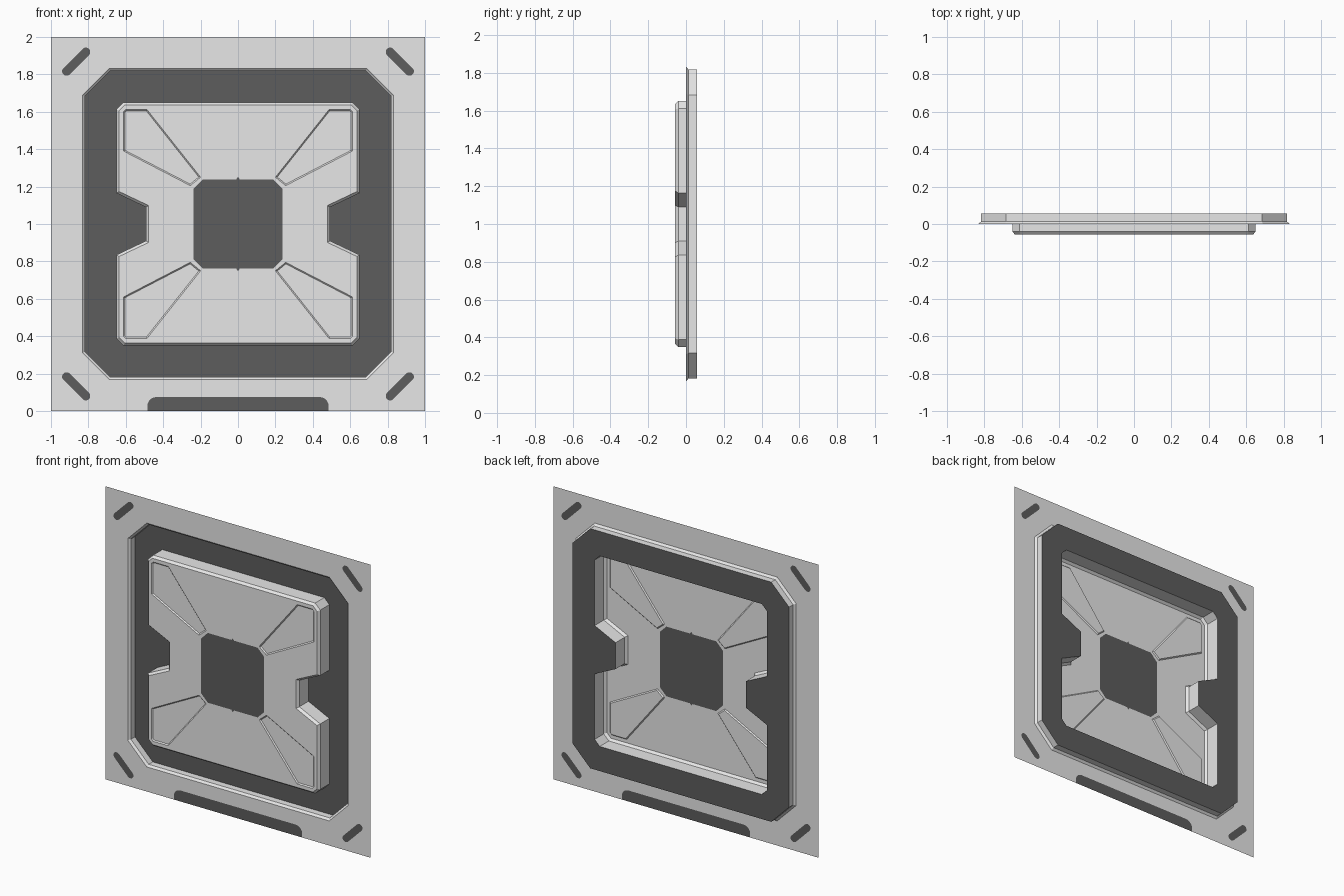
import bpy, bmesh, math
from mathutils import Vector

if "Cube" in bpy.data.objects:
    bpy.data.objects.remove(bpy.data.objects["Cube"])


def material(name, v):
    m = bpy.data.materials.new(name)
    m.diffuse_color = (v, v, v, 1)
    m.use_nodes = True
    m.node_tree.nodes["Principled BSDF"].inputs["Base Color"].default_value = m.diffuse_color
    return m


LIGHT = material("light grey", 0.8)
DARK = material("dark grey", 0.11)
FRONT, BACK = -0.057, 0.057


def build(name, mat, fills=(), bands=()):
    """fills: (y, loops with holes); bands: (loop a, ya, loop b, yb, faces inward)."""
    bm = bmesh.new()
    for y, loops in fills:
        edges = []
        for lp in loops:
            vs = [bm.verts.new((x, y, z)) for x, z in lp]
            edges += [bm.edges.new((vs[i - 1], vs[i])) for i in range(len(vs))]
        bmesh.ops.triangle_fill(bm, edges=edges, use_beauty=True, normal=(0, -1, 0))
        for f in bm.faces:
            f.normal_update()
            if f.normal.y > 0:
                f.normal_flip()
    for a, ya, b, yb, inward in bands:
        va = [bm.verts.new((x, ya, z)) for x, z in a]
        vb = [bm.verts.new((x, yb, z)) for x, z in b]
        for i in range(len(a)):
            q = (va[i - 1], vb[i - 1], vb[i], va[i])
            bm.faces.new(q[::-1] if inward else q)
    bmesh.ops.remove_doubles(bm, verts=bm.verts, dist=1e-5)
    me = bpy.data.meshes.new(name)
    bm.to_mesh(me)
    bm.free()
    me.materials.append(mat)
    ob = bpy.data.objects.new(name, me)
    bpy.context.collection.objects.link(ob)
    return ob


def inset(loop, d):
    """Mitred inward offset of a counter-clockwise loop."""
    out, n = [], len(loop)
    for i in range(n):
        p, c, q = (Vector(loop[j % n]) for j in (i - 1, i, i + 1))
        e1, e2 = (c - p).normalized(), (q - c).normalized()
        n1, n2 = Vector((-e1.y, e1.x)), Vector((-e2.y, e2.x))
        out.append(tuple(c + (n1 + n2) * d / (1 + n1.dot(n2))))
    return out


def octagon(r, c):
    """Square of half size r with corners cut by c, centred on z = 1."""
    k = r - c
    return [(x, 1 + z) for x, z in ((-k, -r), (k, -r), (r, -k), (r, k),
                                    (k, r), (-k, r), (-r, k), (-r, -k))]


def mirrored(loop, sx, sz):
    """Mirror about the panel centre, keeping the winding."""
    out = [(sx * x, 1 + sz * z) for x, z in loop]
    return out if sx * sz > 0 else out[::-1]


QUADS = [(1, 1), (-1, 1), (-1, -1), (1, -1)]

# Corner slots: capsules lying across each diagonal
slot = []
for k in range(14):
    end = 0 if k < 7 else 1
    a = -math.pi / 2 + math.pi * (k - end) / 6
    u = 0.024 * math.cos(a) + (-0.073 if end else 0.073)
    v = 0.024 * math.sin(a)
    slot.append((0.865 + (u + v) * 0.7071, 0.868 + (v - u) * 0.7071))
slots = [mirrored(slot, sx, sz) for sx, sz in QUADS]
for lp in slots:
    build("corner_slot", DARK, [(0, [lp])])

# Base strip with rounded upper corners
arc = [(0.435 + 0.05 * math.cos(t * math.pi / 10), 0.025 + 0.05 * math.sin(t * math.pi / 10))
       for t in range(6)]
strip = [(-0.485, 0), (0.485, 0)] + arc + [(-x, z) for x, z in reversed(arc)]
build("base_strip", DARK, [(0, [strip])])

# Outer sheet with an octagonal opening
rim = octagon(0.832, 0.143)
sheet = [(-1, 0)] + [strip[0]] + strip[:1:-1] + [strip[1], (1, 0), (1, 2), (-1, 2)]
build("outer_sheet", LIGHT, [(0, [sheet, rim] + slots)])

# Sloped lip and straight wall of the recess
wall = inset(rim, 0.014)
build("recess_wall", LIGHT, bands=[(rim, 0, wall, 0.013, True),
                                   (wall, 0.013, wall, BACK, True)])

# Raised island outline with a notch in each side
half = [(0.612, -0.65), (0.65, -0.612), (0.65, -0.165), (0.492, -0.09),
        (0.492, 0.09), (0.65, 0.165), (0.65, 0.612), (0.612, 0.65)]
island = [(x, 1 + z) for x, z in half] + [(-x, 1 - z) for x, z in half]
face = inset(island, 0.014)

# Dark recessed ring
build("recess_ring", DARK, [(BACK, [wall, island])])

# Dark centre plate with tiny tips at top and bottom
centre = octagon(0.238, 0.05)
centre = (centre[:1] + [(-0.01, 0.762), (0, 0.748), (0.01, 0.762)] + centre[1:5]
          + [(0.01, 1.238), (0, 1.252), (-0.01, 1.238)] + centre[5:])
build("centre_plate", DARK, [(FRONT, [centre])])

# Four tapered corner panels, slightly sunk
panel = [(0.2, 0.25), (0.255, 0.205), (0.612, 0.39), (0.612, 0.6),
         (0.6, 0.612), (0.487, 0.612)]
panels = [mirrored(panel, sx, sz) for sx, sz in QUADS]
for lp in panels:
    inner = inset(lp, 0.007)
    build("sunk_panel", LIGHT, [(FRONT + 0.007, [inner])],
          [(lp, FRONT, inner, FRONT + 0.007, True)])

# Island face, bevelled edge and side walls
build("island", LIGHT, [(FRONT, [face, centre] + panels)],
      [(face, FRONT, island, FRONT + 0.016, False),
       (island, FRONT + 0.016, island, BACK, False)])
